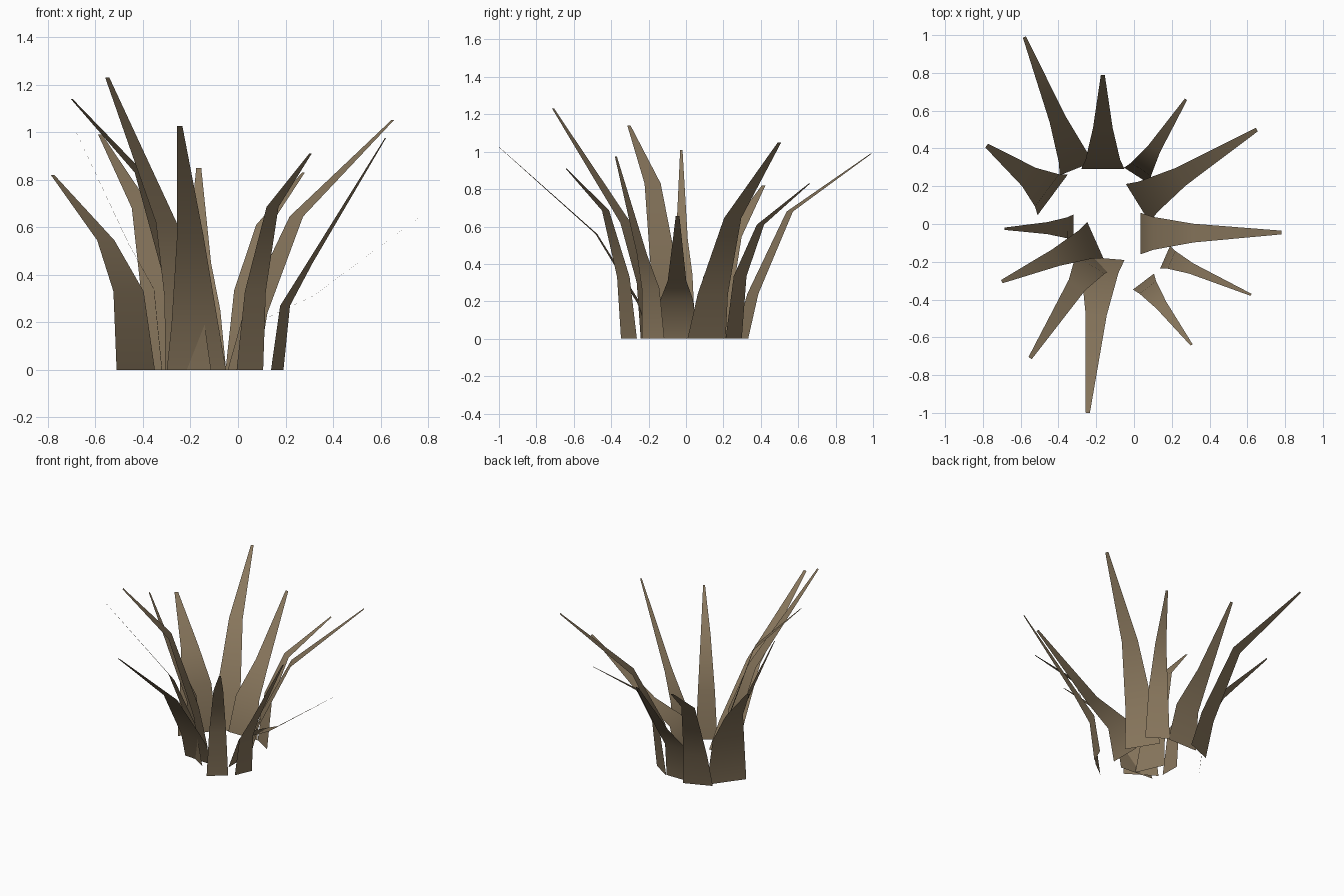
import bpy
from mathutils import Vector

if "Cube" in bpy.data.objects:
    bpy.data.objects.remove(bpy.data.objects["Cube"], do_unlink=True)

# One dry straw colour for every blade
straw = bpy.data.materials.new("dry_straw")
straw.use_nodes = True
STRAW_COLOUR = (0.25, 0.185, 0.11, 1.0)
straw.diffuse_color = STRAW_COLOUR
bsdf = straw.node_tree.nodes["Principled BSDF"]
bsdf.inputs["Base Color"].default_value = STRAW_COLOUR
bsdf.inputs["Roughness"].default_value = 0.9

# Width of a blade at its base, lower bend, upper bend and tip
TAPER = (1.0, 0.79, 0.45, 0.09)


def blade(name, base, tip, width, lower_height, upper_bend):
    """Flat tapered ribbon that rises from the base and bends outward to the tip."""
    start = Vector((*base, 0))
    outward = Vector((tip[0], tip[1], 0)) - start
    reach = outward.length
    outward.normalize()
    side = outward.cross(Vector((0, 0, 1)))
    upper_reach, upper_height = upper_bend
    spine = ((0, 0), (upper_reach * 0.24, lower_height),
             (upper_reach, upper_height), (reach, tip[2]))

    verts = []
    for (along, height), taper in zip(spine, TAPER):
        centre = start + outward * along + Vector((0, 0, height))
        half = side * (width * taper / 2)
        verts += [centre - half, centre + half]
    faces = [(i, i + 1, i + 3, i + 2) for i in range(0, len(verts) - 2, 2)]

    mesh = bpy.data.meshes.new(name)
    mesh.from_pydata(verts, [], faces)
    mesh.materials.append(straw)
    mesh.shade_smooth()
    obj = bpy.data.objects.new(name, mesh)
    bpy.context.collection.objects.link(obj)
    return obj


# Blades on the back of the tuft
blade("blade_back_right", (-.30, .295), (-.58, .99, .99), .20, .24, (.28, .68))
blade("blade_back", (-.165, .29), (-.165, .79, .85), .23, .25, (.22, .45))
blade("blade_back_left", (.015, .255), (.275, .66, .83), .16, .335, (.17, .61))

# Blades on the left side
blade("blade_left_rear", (.02, .11), (.65, .50, 1.05), .24, .24, (.265, .645))
blade("blade_left", (.035, -.05), (.78, -.045, .655), .22, .21, (.28, .31))
blade("blade_left_front", (.165, -.175), (.62, -.375, .975), .13, .27, (.15, .45))

# Blades on the front
blade("blade_front_left", (.05, -.305), (.305, -.64, .91), .14, .33, (.157, .685))
blade("blade_front", (-.175, -.18), (-.245, -1, 1.025), .25, .19, (.30, .56))
blade("blade_front_right", (-.21, -.18), (-.55, -.71, 1.23), .23, .3, (.17, .62))

# Blades on the right side
blade("blade_right_front", (-.205, -.085), (-.70, -.305, 1.14), .21, .3, (.23, .83))
blade("blade_right", (-.32, -.02), (-.685, -.025, 1.01), .14, .34, (.14, .53))
blade("blade_right_rear", (-.43, .155), (-.78, .415, .82), .27, .33, (.157, .545))
